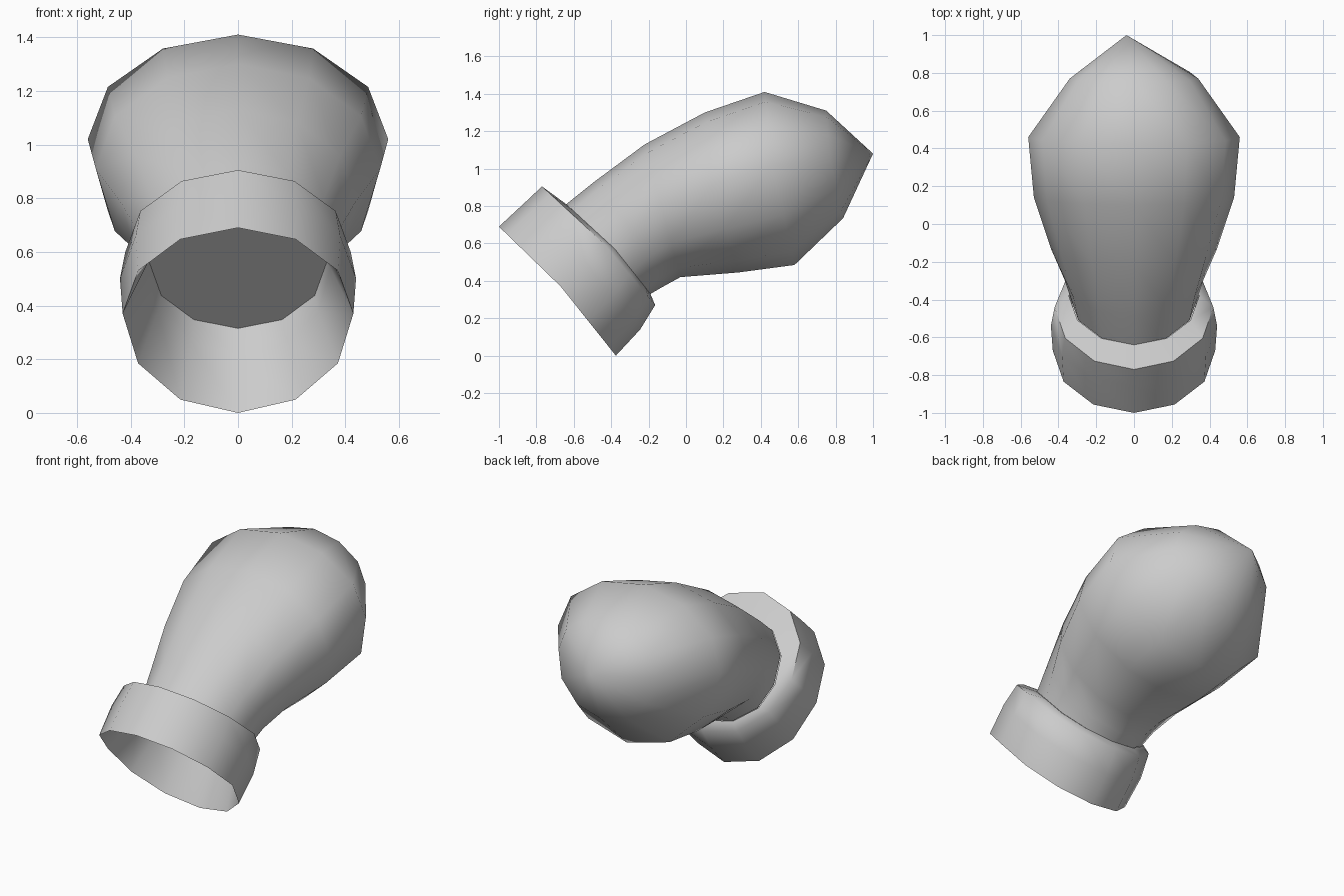
import bpy, bmesh, math

if "Cube" in bpy.data.objects:
    bpy.data.objects.remove(bpy.data.objects["Cube"])

SIDES = 12


def loft(name, rings, tip=None, cap=False, angle=50):
    """Each ring: half width, then (y, z) of its top, side and bottom points."""
    bm = bmesh.new()
    loops = []
    for rx, top, mid, bot in rings:
        loop = []
        for i in range(SIDES):
            t = 2 * math.pi * i / SIDES
            s = math.sin(t)
            end = top if s > 0 else bot
            y, z = (m + (e - m) * abs(s) for m, e in zip(mid, end))
            loop.append(bm.verts.new((rx * math.cos(t), y, z)))
        loops.append(loop)
    for a, b in zip(loops, loops[1:]):
        for i in range(SIDES):
            j = (i + 1) % SIDES
            bm.faces.new((a[i], a[j], b[j], b[i]))
    if cap:
        bm.faces.new(loops[0][::-1])
    if tip:
        v = bm.verts.new(tip)
        for i in range(SIDES):
            bm.faces.new((loops[-1][i], loops[-1][(i + 1) % SIDES], v))
    bmesh.ops.recalc_face_normals(bm, faces=bm.faces)
    mesh = bpy.data.meshes.new(name)
    bm.to_mesh(mesh)
    bm.free()
    obj = bpy.data.objects.new(name, mesh)
    bpy.context.collection.objects.link(obj)
    bpy.ops.object.select_all(action='DESELECT')
    obj.select_set(True)
    bpy.context.view_layer.objects.active = obj
    bpy.ops.object.shade_smooth_by_angle(angle=math.radians(angle))
    return obj


# Cuff: recessed inner wall, open rim, then the rounded outer band
loft("cuff", [
    (0.33, (-0.68, 0.77), (-0.42, 0.56), (-0.20, 0.315)),
    (0.345, (-0.76, 0.73), (-0.48, 0.54), (-0.26, 0.215)),
    (0.43, (-1.00, 0.69), (-0.67, 0.37), (-0.375, 0.0)),
    (0.44, (-0.86, 0.82), (-0.54, 0.50), (-0.245, 0.14)),
    (0.42, (-0.77, 0.905), (-0.44, 0.60), (-0.165, 0.27)),
    (0.345, (-0.64, 0.81), (-0.38, 0.57), (-0.19, 0.33)),
], cap=True, angle=60)

# Rounded hand: widens from the wrist and closes in a blunt tip
loft("mitten_body", [
    (0.34, (-0.64, 0.81), (-0.38, 0.57), (-0.19, 0.33)),
    (0.37, (-0.49, 0.93), (-0.29, 0.67), (-0.13, 0.365)),
    (0.44, (-0.22, 1.13), (-0.13, 0.79), (-0.03, 0.42)),
    (0.53, (0.10, 1.30), (0.14, 0.91), (0.28, 0.445)),
    (0.56, (0.42, 1.41), (0.46, 1.02), (0.58, 0.485)),
    (0.34, (0.75, 1.31), (0.77, 1.05), (0.84, 0.735)),
], tip=(-0.04, 1.0, 1.08), angle=75)
